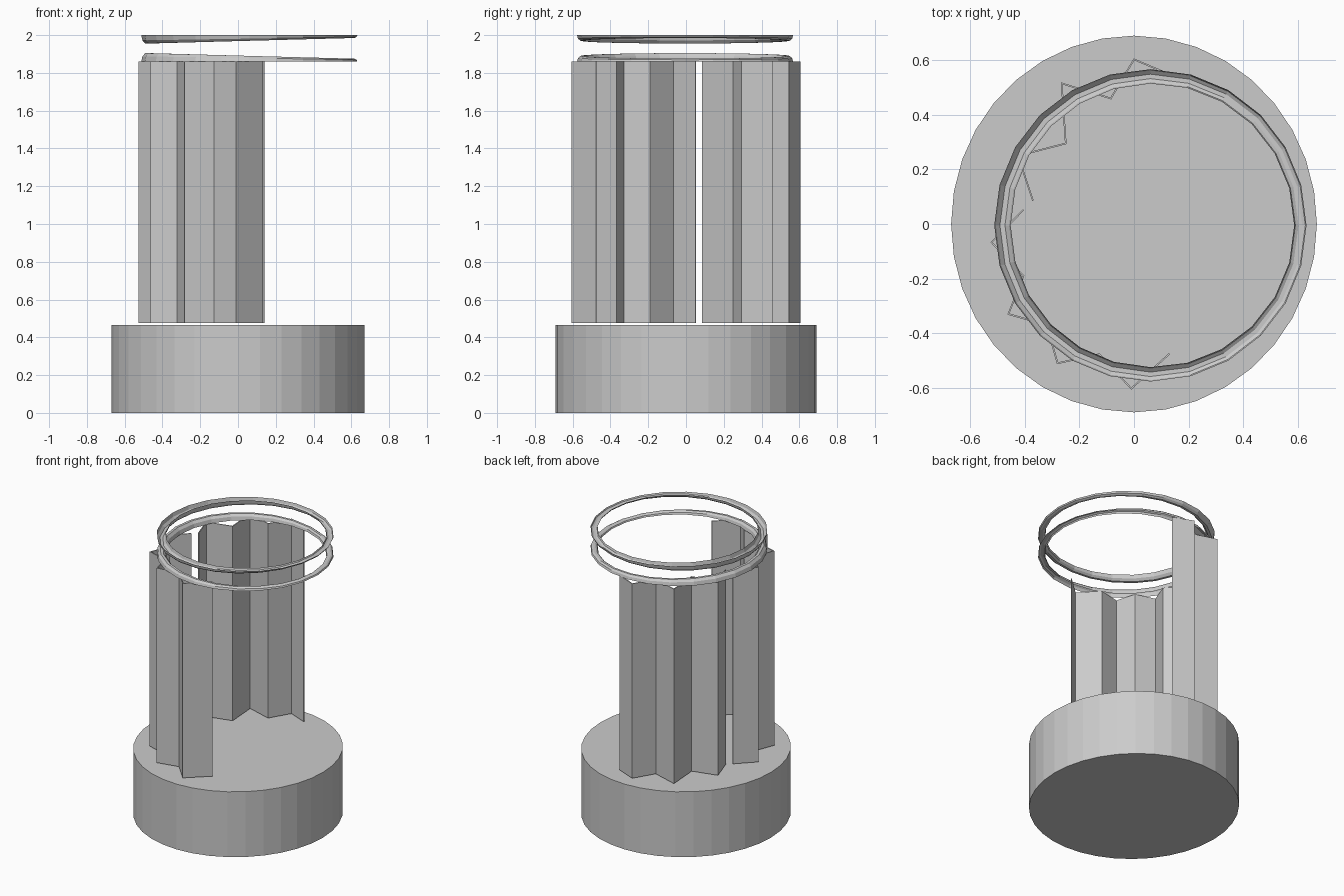
import bpy, bmesh
from math import cos, sin, pi
from mathutils import Vector

if "Cube" in bpy.data.objects:
    bpy.data.objects.remove(bpy.data.objects["Cube"])


def finish(bm, name):
    me = bpy.data.meshes.new(name)
    bm.to_mesh(me)
    bm.free()
    ob = bpy.data.objects.new(name, me)
    bpy.context.collection.objects.link(ob)
    return ob


# round shower base, slightly wider in y
bpy.ops.mesh.primitive_cylinder_add(vertices=36, radius=1, depth=0.465, location=(0, 0, 0.2325))
base = bpy.context.object
base.name = "shower_base"
base.scale = (0.67, 0.69, 1)


# pleated curtain: thin closed strip following a zigzag path
def curtain(name, pts, z0=0.475, z1=1.86, t=0.006):
    p = [Vector(q) for q in pts]
    sides = ([], [])
    for i, q in enumerate(p):
        dirs = []
        if i > 0:
            dirs.append((q - p[i - 1]).normalized())
        if i < len(p) - 1:
            dirs.append((p[i + 1] - q).normalized())
        norms = [Vector((-d.y, d.x)) for d in dirs]
        m = sum(norms, Vector((0, 0))).normalized()
        off = m * (t / 2 / max(m.dot(norms[0]), 0.4))
        sides[0].append(q + off)
        sides[1].append(q - off)
    bm = bmesh.new()
    rows = [[bm.verts.new((v.x, v.y, z)) for v in s] for s in sides for z in (z0, z1)]
    loop = [rows[0], rows[1], rows[3], rows[2]]
    for i in range(len(p) - 1):
        for k in range(4):
            a, b = loop[k], loop[(k + 1) % 4]
            bm.faces.new((a[i], a[i + 1], b[i + 1], b[i]))
    for e in (0, -1):
        bm.faces.new([r[e] for r in loop])
    bmesh.ops.recalc_face_normals(bm, faces=bm.faces)
    return finish(bm, name)


curtain("front_curtain", [(0.13, -0.475), (-0.01, -0.603), (-0.127, -0.477), (-0.28, -0.51),
                          (-0.32, -0.37), (-0.46, -0.33), (-0.405, -0.19), (-0.522, -0.067),
                          (-0.405, 0.052)])
curtain("back_curtain", [(-0.37, 0.085), (-0.425, 0.25), (-0.25, 0.295), (-0.265, 0.515),
                         (-0.085, 0.46), (0.0, 0.603), (0.138, 0.545)])


# curtain rails: open half-round channels, deeper on the left side
def rail(name, z, sign, n=24, k=5):
    bm = bmesh.new()
    rings = []
    for i in range(n):
        a = 2 * pi * i / n
        s = 0.5 - 0.5 * cos(a)
        depth, width = 0.016 + 0.031 * s, 0.045 + 0.015 * s
        ring = []
        for j in range(k + 1):
            b = pi * j / k
            r = 0.572 - width / 2 + width / 2 * cos(b)
            ring.append(bm.verts.new((0.06 + r * cos(a), -0.005 + r * sin(a),
                                      z + sign * depth * sin(b))))
        rings.append(ring)
    for i in range(n):
        a, b = rings[i], rings[(i + 1) % n]
        for j in range(k):
            f = (a[j], b[j], b[j + 1], a[j + 1])
            bm.faces.new(f if sign > 0 else f[::-1])
    return finish(bm, name)


rail("upper_rail", 2.0, -1)
rail("lower_rail", 1.86, 1)
